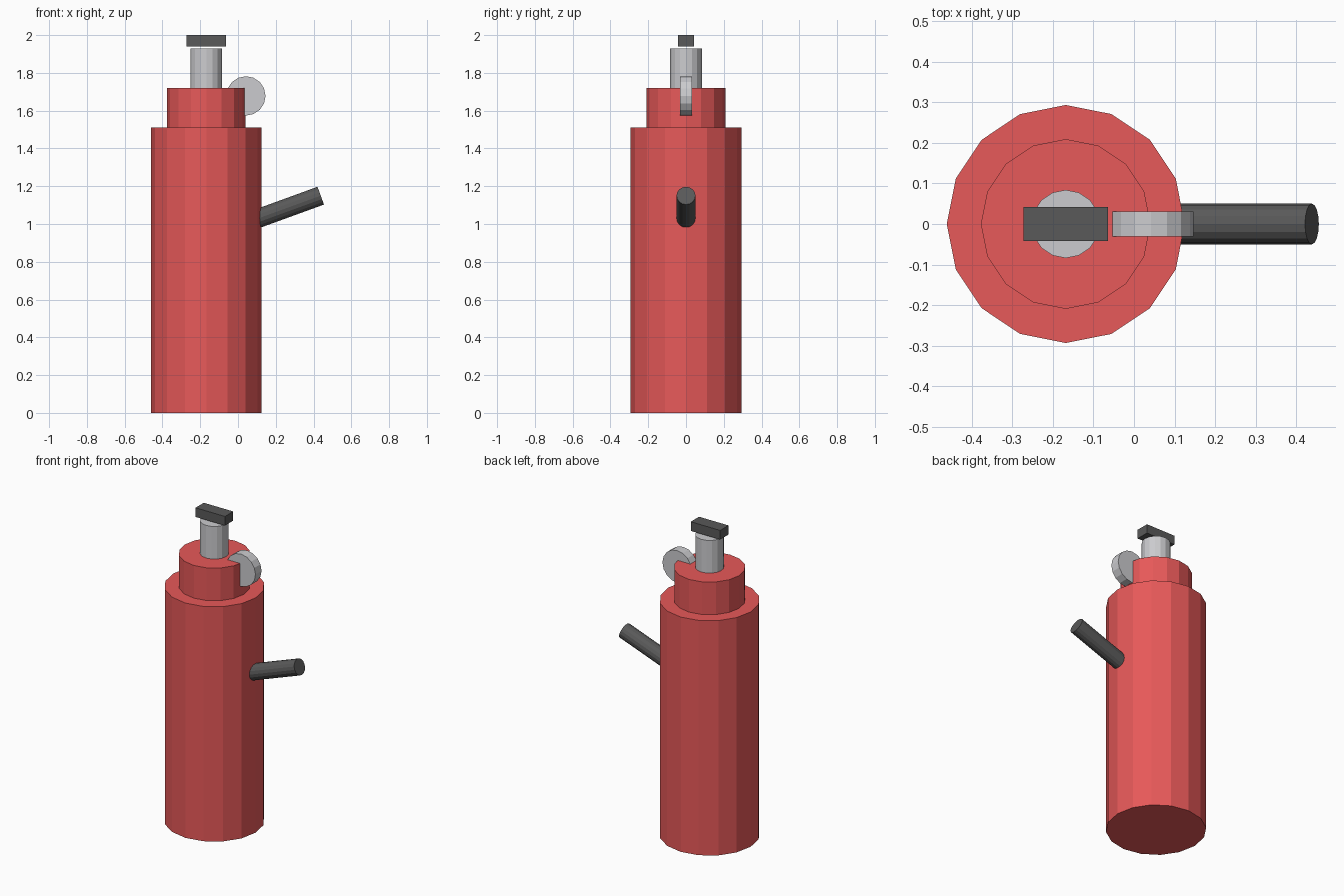
import bpy
from math import radians, sin, cos
from mathutils import Vector

cube = bpy.data.objects.get("Cube")
if cube:
    bpy.data.objects.remove(cube, do_unlink=True)


def material(name, color):
    mat = bpy.data.materials.new(name)
    mat.use_nodes = True
    mat.diffuse_color = color
    mat.node_tree.nodes["Principled BSDF"].inputs["Base Color"].default_value = color
    return mat


red = material("red paint", (0.8, 0.1, 0.1, 1))
steel = material("light steel", (0.6, 0.6, 0.62, 1))
black = material("dark rubber", (0.1, 0.1, 0.1, 1))

AXIS_X = -0.168   # the tank stands off centre, balancing the nozzle
SIDES = 16


def finish(name, mat):
    obj = bpy.context.object
    obj.name = name
    obj.data.materials.append(mat)
    return obj


def rod(name, start, end, radius, mat):
    """Flat-sided cylinder between two points."""
    start, end = Vector(start), Vector(end)
    axis = end - start
    bpy.ops.mesh.primitive_cylinder_add(
        vertices=SIDES, radius=radius, depth=axis.length,
        location=(start + end) / 2,
        rotation=axis.to_track_quat('Z', 'Y').to_euler())
    return finish(name, mat)


def upright(name, bottom, top, radius, mat):
    return rod(name, (AXIS_X, 0, bottom), (AXIS_X, 0, top), radius, mat)


# Tank, shoulder and valve stem
upright("tank", 0, 1.51, 0.293, red)
upright("shoulder", 1.51, 1.72, 0.209, red)
upright("valve_stem", 1.72, 1.93, 0.084, steel)

# Lever floating just above the stem
bpy.ops.mesh.primitive_cube_add(size=1, location=(AXIS_X, 0, 1.97))
lever = finish("lever", black)
lever.scale = (0.209, 0.084, 0.059)

# Round gauge set into the side of the shoulder
rod("gauge", (0.042, 0.031, 1.678), (0.042, -0.031, 1.678), 0.104, steel)

# Nozzle rising out of the tank side
tip = Vector((0.438, 0, 1.15))
tilt = radians(20)
rod("nozzle", tip - 0.418 * Vector((cos(tilt), 0, sin(tilt))), tip, 0.05, black)
